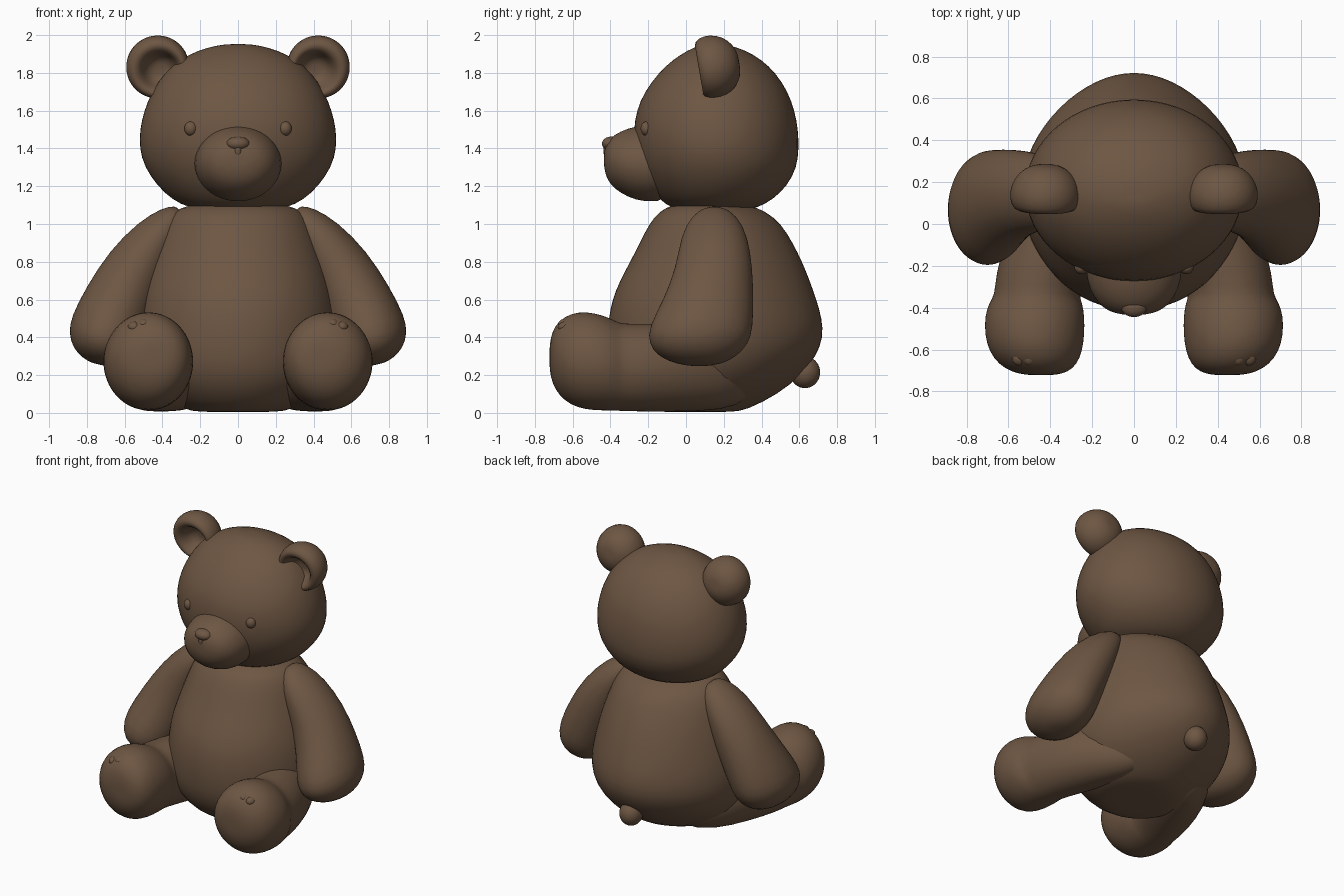
import bpy, bmesh, math
from mathutils import Vector, Matrix

brown = bpy.data.materials.new("brown plush")
brown.diffuse_color = (0.155, 0.094, 0.056, 1)


def finish(name, bm, mirror=False, levels=1):
    bmesh.ops.recalc_face_normals(bm, faces=bm.faces)
    me = bpy.data.meshes.new(name)
    bm.to_mesh(me)
    bm.free()
    for p in me.polygons:
        p.use_smooth = True
    me.materials.append(brown)
    ob = bpy.data.objects.new(name, me)
    bpy.context.collection.objects.link(ob)
    if mirror:
        m = ob.modifiers.new("mirror", 'MIRROR')
        m.use_mirror_merge = False
    if levels:
        ob.modifiers.new("smooth", 'SUBSURF').levels = levels
        ob.modifiers["smooth"].render_levels = levels
    return ob


def loft(name, rings, mirror=False, mat=None, n=32, pinch=0):
    """rings: (centre, half-axis u, half-axis v) ellipses, skinned and capped"""
    bm = bmesh.new()
    loops = []
    for c, u, v in rings:
        c, u, v = Vector(c) * 1.0, Vector(u) * 1.006, Vector(v) * 1.006
        loop = []
        for i in range(n):
            s, k = math.sin(2 * math.pi * i / n), math.cos(2 * math.pi * i / n)
            loop.append(bm.verts.new(c + u * k * (1 - pinch * max(0, s) ** 2) + v * s))
        loops.append(loop)
    for a, b in zip(loops, loops[1:]):
        for i in range(n):
            j = (i + 1) % n
            bm.faces.new((a[i], a[j], b[j], b[i]))
    for lp, ring in ((loops[0], rings[0]), (loops[-1], rings[-1])):
        c = bm.verts.new(ring[0])
        for i in range(n):
            bm.faces.new((lp[i], lp[(i + 1) % n], c))
    if mat:
        bm.transform(mat)
    return finish(name, bm, mirror)


def ball(name, loc, rad, mirror=False, tilt=0):
    bm = bmesh.new()
    bmesh.ops.create_uvsphere(bm, u_segments=32, v_segments=20, radius=1)
    bm.transform(Matrix.Translation(loc) @ Matrix.Rotation(tilt, 4, 'Y') @ Matrix.Diagonal((*rad, 1)))
    return finish(name, bm, mirror, 0)


def upright(rows):
    """rows: z, half width, front y, back y"""
    return [((0, (f + b) / 2, z), (w, 0, 0), (0, (b - f) / 2, 0)) for z, w, f, b in rows]


# Pear-shaped body, narrower towards the back
loft("body", upright([
    (0.005, .20, -.15, .25), (.015, .29, -.23, .32), (.10, .41, -.33, .49),
    (.20, .49, -.39, .61), (.30, .53, -.41, .69), (.40, .54, -.415, .727),
    (.50, .535, -.41, .72), (.60, .52, -.39, .69), (.70, .495, -.35, .655),
    (.80, .465, -.295, .615), (.90, .43, -.245, .565), (1.0, .39, -.195, .505),
    (1.07, .34, -.14, .42), (1.10, .26, -.07, .33), (1.12, .15, 0, .25)]), pinch=.14)

# Head
loft("head", upright([
    (1.07, .15, 0, .29), (1.085, .26, -.08, .38), (1.13, .35, -.14, .46),
    (1.20, .425, -.20, .535), (1.30, .495, -.25, .588), (1.40, .522, -.272, .597),
    (1.50, .52, -.277, .594), (1.60, .497, -.262, .575), (1.70, .457, -.22, .54),
    (1.80, .39, -.145, .475), (1.87, .31, -.07, .40), (1.92, .21, .01, .315),
    (1.946, .11, .07, .23), (1.952, .05, .11, .19)]))

# Muzzle, nose and eyes
loft("muzzle", [((0, y, z), (w, 0, 0), (0, 0, h)) for y, z, w, h in [
    (-.08, 1.32, .235, .20), (-.22, 1.32, .232, .205), (-.31, 1.325, .214, .182),
    (-.38, 1.33, .172, .143), (-.42, 1.335, .118, .098), (-.434, 1.34, .05, .04)]])
ball("nose", (0, -.395, 1.425), (.062, .05, .038))
ball("nose_bridge", (0, -.418, 1.39), (.02, .02, .04))
ball("eye", (.25, -.208, 1.505), (.034, .032, .038), True)

# Ears: turned dish shape leaning forward
ear_place = Matrix.Translation((.425, .165, 1.836)) @ Matrix.Rotation(.17, 4, 'X')
loft("ear", [((dx, y, dx), (r, 0, 0), (0, 0, r)) for r, y, dx in [
    (.05, .118, 0), (.10, .10, 0), (.147, .055, 0), (.171, -.01, 0),
    (.164, -.075, 0), (.135, -.107, -.005), (.10, -.085, -.012),
    (.08, -.02, -.015), (.04, .005, -.015)]], True, ear_place)

# Arms: slanted outward with rounded paws pushed forward
arm = []
for x, y, z, r, ry, ang in [
        (.30, .15, 1.06, .05, .07, 52), (.345, .15, 1.015, .09, .13, 50),
        (.43, .15, .925, .13, .178, 43), (.54, .15, .76, .172, .203, 34),
        (.628, .118, .59, .19, .238, 25), (.69, .078, .45, .203, .276, 17),
        (.712, .067, .37, .19, .265, 15), (.725, .06, .305, .152, .21, 14),
        (.732, .07, .268, .09, .13, 13), (.735, .07, .256, .04, .06, 13)]:
    a = math.radians(ang)
    arm.append(((x, y, z), (r * math.cos(a), 0, r * math.sin(a)), (0, ry, 0)))
loft("arm", arm, True)

# Legs with swollen feet
loft("leg", [((x, y, z), (w, 0, 0), (0, 0, h)) for x, y, z, w, h in [
    (.22, .34, .20, .12, .13), (.29, .20, .225, .20, .212), (.38, -.05, .24, .232, .233),
    (.45, -.25, .24, .212, .232), (.465, -.34, .24, .20, .23), (.47, -.375, .25, .222, .237),
    (.475, -.44, .265, .238, .252), (.475, -.53, .277, .238, .26), (.47, -.61, .284, .222, .242),
    (.46, -.67, .29, .187, .20), (.45, -.708, .295, .135, .14), (.445, -.722, .295, .07, .07)]], True)
# Small toe bumps on the upper edge of each foot
for i, dx in enumerate((-.05, .01, .06)):
    ball("toe_%d" % i, (.49 + dx, -.637, .472 - abs(dx) * .3), (.034, .04, .03), True)

# Tail
ball("tail", (0, .63, .215), (.078, .08, .084))
